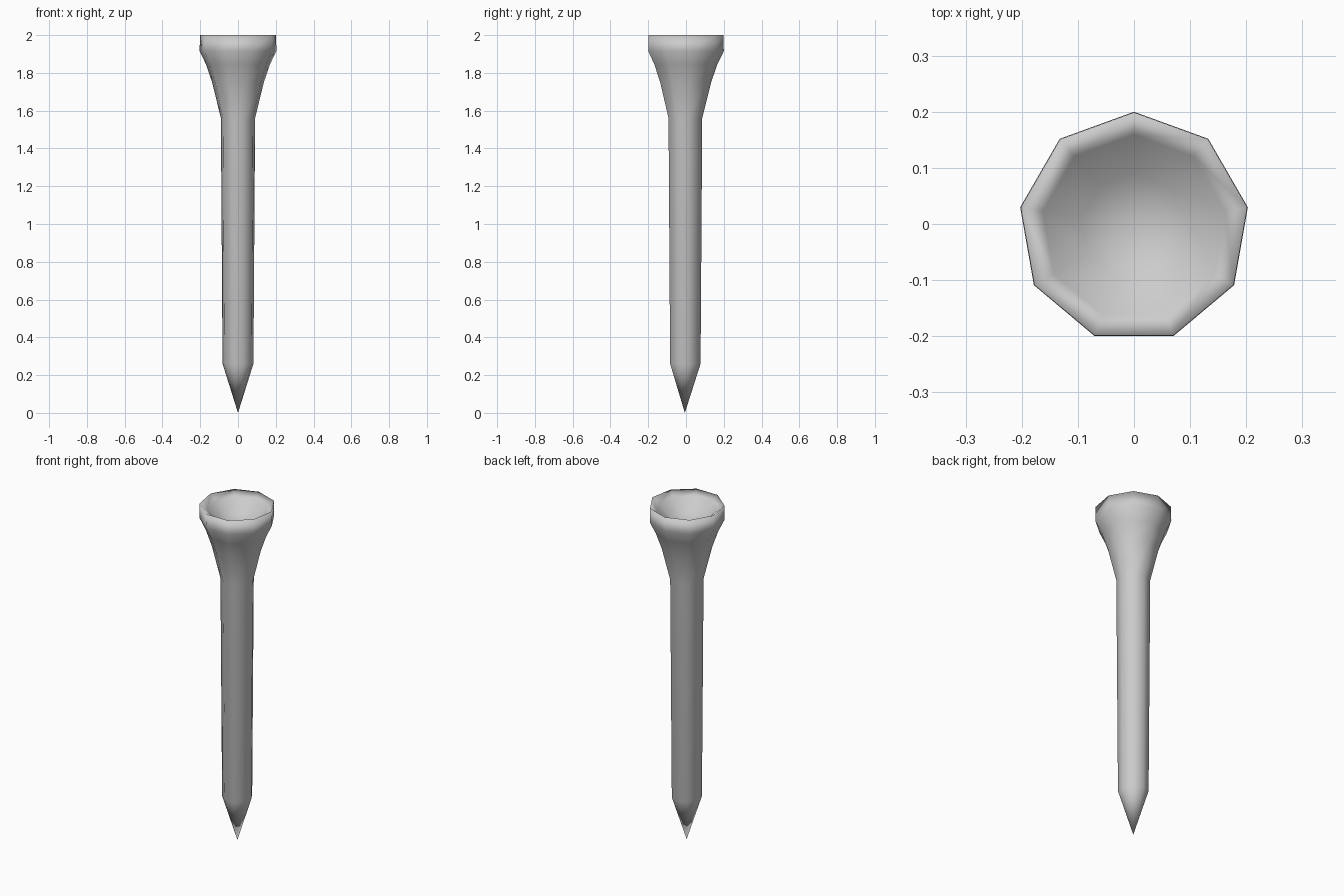
import bpy, bmesh, math

if "Cube" in bpy.data.objects:
    bpy.data.objects.remove(bpy.data.objects["Cube"])

SIDES = 9
CENTRE_Y = -0.006

# radius, height: from the pointed tip up the shaft, over the rim, into the cup
profile = [
    (0.083, 0.26), (0.092, 1.56), (0.139, 1.75), (0.172, 1.845),
    (0.206, 1.915), (0.205, 2.0),
    (0.165, 1.97), (0.095, 1.905),
]
tip_z, cup_z = 0.0, 1.88

bm = bmesh.new()
rings = []
for r, z in profile:
    ring = []
    for i in range(SIDES):
        a = math.pi / 2 + i * math.tau / SIDES
        ring.append(bm.verts.new((r * math.cos(a), CENTRE_Y + r * math.sin(a), z)))
    rings.append(ring)

tip = bm.verts.new((0, CENTRE_Y, tip_z))
cup = bm.verts.new((0, CENTRE_Y, cup_z))
for i in range(SIDES):
    j = (i + 1) % SIDES
    # point
    bm.faces.new((tip, rings[0][j], rings[0][i]))
    # walls
    for lo, hi in zip(rings, rings[1:]):
        bm.faces.new((lo[i], lo[j], hi[j], hi[i]))
    # cup floor
    bm.faces.new((cup, rings[-1][i], rings[-1][j]))

bmesh.ops.recalc_face_normals(bm, faces=bm.faces)
for f in bm.faces:
    f.smooth = True

mesh = bpy.data.meshes.new("golf_tee")
bm.to_mesh(mesh)
bm.free()
bpy.context.collection.objects.link(bpy.data.objects.new("golf_tee", mesh))
